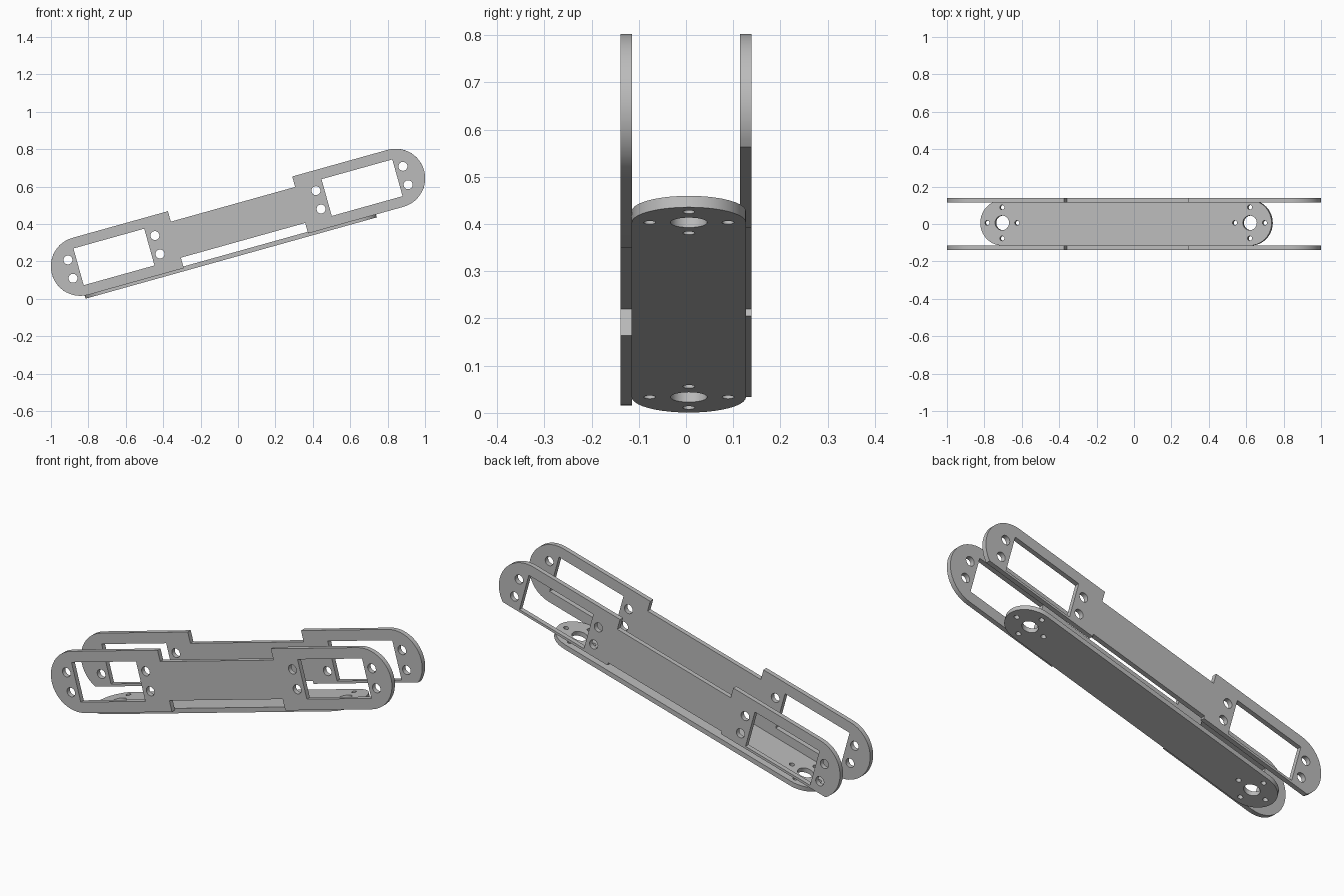
import bpy, bmesh, math
from mathutils import Matrix

cube = bpy.data.objects.get("Cube")
if cube:
    bpy.data.objects.remove(cube, do_unlink=True)

grey = bpy.data.materials.new("plain grey")
grey.use_nodes = True
colour = (0.5, 0.5, 0.5, 1)
grey.diffuse_color = colour
grey.node_tree.nodes["Principled BSDF"].inputs["Base Color"].default_value = colour

TILT = Matrix.Translation((0, 0, 0.409)) @ Matrix.Rotation(math.radians(-15.6), 4, 'Y')
THICK = 0.025


def arc(cx, cy, r, start, end, n=20):
    """Points on an arc, angles in radians, both ends included."""
    return [(cx + r * math.cos(start + (end - start) * i / n),
             cy + r * math.sin(start + (end - start) * i / n)) for i in range(n + 1)]


def circle(cx, cy, r):
    return arc(cx, cy, r, 0, math.tau, 24)[:-1]


def plate(name, loops, placement):
    """Flat plate from an outline and its holes, extruded to the sheet thickness."""
    curve = bpy.data.curves.new(name + "_profile", 'CURVE')
    curve.dimensions = '2D'
    curve.fill_mode = 'BOTH'
    curve.extrude = THICK / 2
    for loop in loops:
        spline = curve.splines.new('POLY')
        spline.points.add(len(loop) - 1)
        for point, (x, y) in zip(spline.points, loop):
            point.co = (x, y, 0, 1)
        spline.use_cyclic_u = True
    source = bpy.data.objects.new(name + "_profile", curve)
    bpy.context.collection.objects.link(source)
    graph = bpy.context.evaluated_depsgraph_get()
    mesh = bpy.data.meshes.new_from_object(source.evaluated_get(graph))
    bpy.data.objects.remove(source, do_unlink=True)
    bpy.data.curves.remove(curve)

    # Weld caps to walls and make the normals consistent
    bm = bmesh.new()
    bm.from_mesh(mesh)
    bmesh.ops.remove_doubles(bm, verts=bm.verts, dist=1e-5)
    bmesh.ops.recalc_face_normals(bm, faces=bm.faces)
    bm.to_mesh(mesh)
    bm.free()
    mesh.materials.clear()
    mesh.materials.append(grey)

    obj = bpy.data.objects.new(name, mesh)
    bpy.context.collection.objects.link(obj)
    obj.matrix_world = TILT @ placement
    bpy.ops.object.select_all(action='DESELECT')
    obj.select_set(True)
    bpy.context.view_layer.objects.active = obj
    bpy.ops.object.shade_smooth_by_angle(angle=math.radians(30))
    return obj


def side_loops(bottom):
    """Side plate: round ends, narrow waist, lower edge trimmed at `bottom`."""
    radius, end, waist, neck = 0.158, 0.875, 0.345, 0.1
    trim = math.asin(max(-1, bottom / radius))
    right = [(waist, -neck), (waist, bottom)]
    right += arc(end, 0, radius, trim, math.pi / 2) + [(waist, radius), (waist, neck)]
    loops = [right + [(-x, y) for x, y in reversed(right)]]
    for s in (-1, 1):
        # Window and its four screw holes
        loops.append([(s * x, y) for x, y in
                      ((0.492, -0.102), (0.885, -0.102), (0.885, 0.102), (0.492, 0.102))])
        loops += [circle(s * x, y, 0.024) for x in (0.447, 0.93) for y in (-0.051, 0.051)]
    return loops


# Side plates: full height in front, trimmed lower edge at the back
for name, y, bottom in (("front_side_plate", -0.1265, -0.158),
                        ("back_side_plate", 0.1265, -0.115)):
    plate(name, side_loops(bottom),
          Matrix.Translation((0, y, 0)) @ Matrix.Rotation(math.pi / 2, 4, 'X'))

# Base plate: rounded strip with a hub hole and four screw holes at each end
left, right, radius = -0.774, 0.601, 0.121
base = [arc(right, 0, radius, -math.pi / 2, math.pi / 2)
        + arc(left, 0, radius, math.pi / 2, 1.5 * math.pi)]
for cx in (left, right):
    base.append(circle(cx, 0, 0.039))
    base += [circle(cx + dx, dy, 0.0127) for dx, dy in
             ((0.083, 0), (-0.083, 0), (0, 0.083), (0, -0.083))]
plate("base_plate", base, Matrix.Translation((0, 0.006, -0.1615)))
